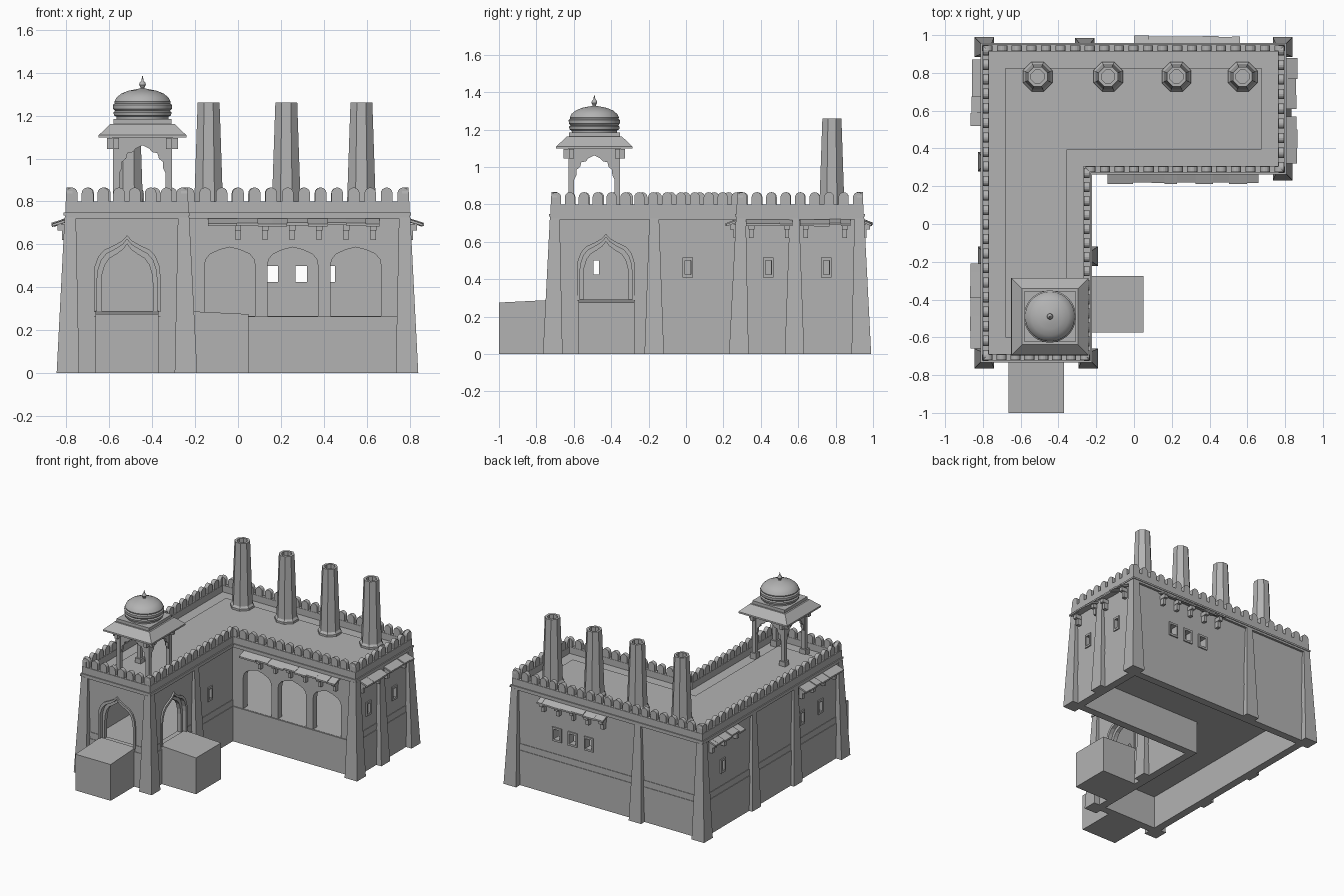
import bpy, bmesh, math, random
from mathutils import Matrix, Vector

random.seed(4)
cube = bpy.data.objects.get("Cube")
if cube:
    bpy.data.objects.remove(cube, do_unlink=True)

stone = bpy.data.materials.new("grey_stone")
stone.use_nodes = True
stone.diffuse_color = (0.45, 0.45, 0.45, 1)
stone.node_tree.nodes["Principled BSDF"].inputs["Base Color"].default_value = (0.45, 0.45, 0.45, 1)


def finish(bm, name, smooth=False):
    bmesh.ops.recalc_face_normals(bm, faces=bm.faces)
    mesh = bpy.data.meshes.new(name)
    bm.to_mesh(mesh)
    bm.free()
    mesh.materials.append(stone)
    ob = bpy.data.objects.new(name, mesh)
    bpy.context.collection.objects.link(ob)
    if smooth:
        bpy.ops.object.select_all(action='DESELECT')
        ob.select_set(True)
        bpy.context.view_layer.objects.active = ob
        bpy.ops.object.shade_smooth_by_angle(angle=math.radians(35))
    return ob


def loft(bm, loops, caps=True, closed=False):
    """Skin equal-length point loops into one shell."""
    rows = [[bm.verts.new(p) for p in loop] for loop in loops]
    pairs = list(zip(rows, rows[1:])) + ([(rows[-1], rows[0])] if closed else [])
    for a, b in pairs:
        for i in range(len(a)):
            j = (i + 1) % len(a)
            bm.faces.new((a[i], a[j], b[j], b[i]))
    if caps and not closed:
        bm.faces.new(rows[0])
        bm.faces.new(rows[-1])


def prism(bm, wall, outline, v0, v1):
    """Extrude a (u, z) outline through a wall's depth."""
    loft(bm, [[wall @ Vector((u, v, z)) for u, z in outline] for v in (v0, v1)])


def frame(bm, wall, outer, inner, v0, v1):
    loops = [(outer, v0), (outer, v1), (inner, v1), (inner, v0)]
    loft(bm, [[wall @ Vector((u, v, z)) for u, z in o] for o, v in loops], closed=True)


def rect(u0, u1, z0, z1):
    return [(u0, z0), (u1, z0), (u1, z1), (u0, z1)]


def block(bm, wall, u0, u1, v0, v1, z0, z1):
    prism(bm, wall, rect(u0, u1, z0, z1), v0, v1)


def taper(bm, wall, low, high, z0, z1):
    """Frustum between two (u0, u1, v0, v1) rectangles."""
    loft(bm, [[wall @ Vector((u, v, z)) for u, v in rect(*r)]
              for r, z in ((low, z0), (high, z1))])


def lathe(bm, profile, sides, centre, closed=False):
    k = 1 / math.cos(math.pi / sides) if sides < 12 else 1
    turn = math.pi / sides
    loft(bm, [[(centre[0] + r * k * math.cos(turn + i * math.tau / sides),
                centre[1] + r * k * math.sin(turn + i * math.tau / sides), z)
               for i in range(sides)] for r, z in profile], closed=closed)


def plan(d):
    """L-shaped footprint inset by d."""
    a, b, c, e, f, g = -.79 + d, -.245 - d, .785 - d, -.71 + d, .285 + d, .935 - d
    return [(a, e), (b, e), (b, f), (c, f), (c, g), (a, g)]


def plan_loop(d, z):
    return [(x, y, z) for x, y in plan(d)]


def plan_ring(bm, d0, d1, z0, z1):
    loft(bm, [plan_loop(d0, z0), plan_loop(d0, z1), plan_loop(d1, z1), plan_loop(d1, z0)], closed=True)


def make_wall(normal, dist):
    n = Vector(normal)
    u = Vector((abs(n.y), abs(n.x), 0))
    m = Matrix((u, n, Vector((0, 0, 1)))).transposed().to_4x4()
    m.translation = n * dist
    return m


front, court = make_wall((0, -1, 0), .71), make_wall((0, -1, 0), -.285)
back, left = make_wall((0, 1, 0), .935), make_wall((-1, 0, 0), .79)
right, wing = make_wall((1, 0, 0), .785), make_wall((1, 0, 0), -.245)
world = Matrix.Identity(4)


def arch(c, half, base, steps):
    """Arched outline; steps are (fraction of half width, height)."""
    pts = [(c - half, base)]
    pts += [(c - half * f, z) for f, z in steps]
    pts += [(c + half * f, z) for f, z in reversed(steps) if f > 0]
    return pts + [(c + half, base)]


def ogee(c, half, drop, base=.285):
    steps = [(1, .46), (.97, .5), (.86, .545), (.68, .575), (.4, .595), (.15, .617), (0, .642)]
    return arch(c, half, base, [(f, z - drop) for f, z in steps])


doors = [(front, -.517), (wing, -.428)]
slits = [(wing, .01), (right, .44), (right, .75), (left, .69), (left, -.26), (left, -.48)]
back_windows = [.16, .295, .427]

# Hollow walls with open base, arches and windows
bm = bmesh.new()
loft(bm, [plan_loop(0, 0), plan_loop(0, .75)])
walls = finish(bm, "walls")
rooms, openings, niches = bmesh.new(), bmesh.new(), bmesh.new()
loft(rooms, [plan_loop(.05, .266), plan_loop(.05, .71)])
loft(rooms, [plan_loop(.05, -.1), plan_loop(.05, .25)])
for c in (-.038, .255, .549):
    prism(openings, court, arch(c, .118, .267, [(1, .5), (.95, .53), (.78, .555), (.4, .575), (0, .587)]), -.07, .03)
for w, c in doors:
    prism(openings, w, ogee(c, .12, .04), -.07, .04)
    prism(niches, w, ogee(c, .139, .018), -.02, .04)
for w, c in slits:
    block(openings, w, c - .015, c + .015, -.07, .03, .425, .5)
for c in back_windows:
    block(openings, back, c - .026, c + .026, -.07, .03, .425, .5)
cutters = [finish(b, n) for b, n in ((rooms, "room_cutter"), (niches, "niche_cutter"), (openings, "opening_cutter"))]
for c in cutters:
    c.hide_render = True
    mod = walls.modifiers.new(c.name, 'BOOLEAN')
    mod.object, mod.operation, mod.solver = c, 'DIFFERENCE', 'EXACT'
bpy.context.view_layer.update()
cut = bpy.data.meshes.new_from_object(walls.evaluated_get(bpy.context.evaluated_depsgraph_get()))
walls.modifiers.clear()
walls.data = cut
for c in cutters:
    bpy.data.objects.remove(c, do_unlink=True)

# Door and window surrounds
bm = bmesh.new()
for w, c in doors:
    frame(bm, w, ogee(c, .155, 0), ogee(c, .139, .018), -.01, .012)
for w, c, h in [(w, c, .028) for w, c in slits] + [(back, c, .038) for c in back_windows]:
    frame(bm, w, rect(c - h, c + h, .41, .515), rect(c - h + .012, c + h - .012, .425, .5), -.01, .009)
finish(bm, "opening_surrounds")

# Plinth, string course, cornice and raised roof
bm = bmesh.new()
plan_ring(bm, -.008, .01, 0, .265)
for w, u0, u1 in [(front, -.79, -.672), (front, -.362, -.245), (wing, -.71, -.583), (wing, -.273, .285),
                  (left, -.71, .935), (right, .285, .935), (back, -.79, .785)]:
    block(bm, w, u0, u1, -.01, .004, .26, .313)
finish(bm, "plinth")
bm = bmesh.new()
plan_ring(bm, -.017, .02, .72, .735)
plan_ring(bm, -.022, .02, .735, .748)
finish(bm, "cornice")
bm = bmesh.new()
loft(bm, [plan_loop(.11, .745), plan_loop(.11, .76)])
finish(bm, "roof_panel")

# Parapet with rounded merlons
bm = bmesh.new()
plan_ring(bm, -.014, .022, .745, .8)
for w, u0, u1 in [(front, -.79, -.245), (wing, -.71, .285), (court, -.245, .785),
                  (right, .285, .935), (back, -.79, .785), (left, -.71, .935)]:
    n = round((u1 - u0 - .03) / .077)
    for i in range(n + 1):
        c = u0 + .015 + (u1 - u0 - .03) * i / n
        tip = [(c + .027 * math.cos(a), .838 + .027 * math.sin(a))
               for a in (math.pi * k / 8 for k in range(9))]
        prism(bm, w, [(c - .027, .795), (c + .027, .795)] + tip, -.02, .01)
finish(bm, "parapet")

# Battered buttresses
bm = bmesh.new()
for i, sx, sy in [(0, -1, -1), (1, 1, -1), (3, 1, -1), (4, 1, 1), (5, -1, 1)]:
    x, y = plan(0)[i]
    rects = [(x - sx * b, x + sx * a, y - sy * b, y + sy * a) for a, b in ((.055, .05), (.018, .035))]
    taper(bm, world, *rects, 0, .725)
for w, c, out in [(back, -.26, .05), (wing, -.17, .055), (right, .58, .05), (left, .33, .035), (left, -.17, .035)]:
    taper(bm, w, (c - .052, c + .052, -.03, out), (c - .026, c + .026, -.03, .017), 0, .725)
finish(bm, "buttresses")

# Plank awnings on stepped brackets
awnings = [(court, -.14, .66, .075, 6), (back, 0, .56, .065, 5), (right, .32, .57, .083, 2),
           (right, .61, .88, .083, 2), (left, .52, .87, .08, 3), (left, -.66, -.21, .08, 4)]
planks, brackets = bmesh.new(), bmesh.new()
for w, u0, u1, reach, count in awnings:
    u = u0
    while u < u1 - .01:
        end = min(u + random.uniform(.06, .1), u1)
        r, dz = reach - random.uniform(0, .012), random.uniform(-.005, .005)
        side = [(-.01, .714 + dz), (r, .686 + dz), (r, .698 + dz), (-.01, .727 + dz)]
        loft(planks, [[w @ Vector((s, v, z)) for v, z in side] for s in (u, end)])
        u = end
    for i in range(count):
        margin = .14 if w is court else .03
        c = u0 + margin + (u1 - u0 - margin - .03) * i / (count - 1)
        block(brackets, w, c - .015, c + .015, -.01, .05, .665, .695)
        block(brackets, w, c - .012, c + .012, -.01, .03, .62, .665)
finish(planks, "awning_planks")
finish(brackets, "awning_brackets")

# Octagonal hollow chimneys
bm = bmesh.new()
for x in (-.51, -.137, .225, .575):
    lathe(bm, [(.078, .75), (.078, .775), (.067, .79), (.051, 1.26), (.034, 1.26), (.034, 1.0), (0.034, .76)], 8, (x, .78))
finish(bm, "chimneys")

# Roof kiosk: columns, cusped arches, eaves, dome
centre = (-.445, -.49)
bm = bmesh.new()
half_arch = [(1, .93), (.88, .955), (.87, .985), (.7, 1.0), (.64, 1.025), (.42, 1.03), (.28, 1.047), (0, 1.062)]
for k in range(4):
    m = Matrix.Translation((*centre, 0)) @ Matrix.Rotation(k * math.pi / 2, 4, 'Z')
    block(bm, m, .108, .138, .108, .138, .75, 1.1)
    block(bm, m, .098, .148, .098, .148, .75, .795)
    block(bm, m, .11, .136, .13, .165, 1.045, 1.095)
    block(bm, m, .13, .165, .11, .136, 1.045, 1.095)
    opening = arch(0, .109, .93, half_arch)[1:-1]
    prism(bm, m, opening + [(.11, 1.1), (-.11, 1.1)], .113, .133)
finish(bm, "kiosk_frame")
bm = bmesh.new()
lathe(bm, [(.205, 1.098), (.204, 1.109), (.148, 1.162), (.136, 1.162), (.136, 1.185), (.05, 1.185), (.05, 1.15), (.14, 1.145)],
      4, centre, closed=True)
lathe(bm, [(.139, 1.09), (.139, 1.15)], 4, centre)
finish(bm, "kiosk_eaves")
bm = bmesh.new()
lathe(bm, [(.12, 1.18), (.122, 1.195), (.133, 1.2), (.136, 1.215), (.128, 1.222), (.137, 1.232), (.138, 1.25),
           (.13, 1.257), (.132, 1.265), (.122, 1.284), (.1, 1.302), (.066, 1.316), (.03, 1.323), (.014, 1.326)], 32, centre)
finish(bm, "dome", smooth=True)
bm = bmesh.new()
lathe(bm, [(.014, 1.32), (.009, 1.33), (.016, 1.343), (.014, 1.353), (.006, 1.362), (.001, 1.386)], 12, centre)
finish(bm, "finial", smooth=True)

# Entrance platforms
bm = bmesh.new()
for w, u0, u1, out in [(front, -.665, -.37, .29), (wing, -.575, -.275, .295)]:
    side = [(-.01, 0), (out, 0), (out, .275), (-.01, .29)]
    loft(bm, [[w @ Vector((u, v, z)) for v, z in side] for u in (u0, u1)])
finish(bm, "entrance_platforms")
